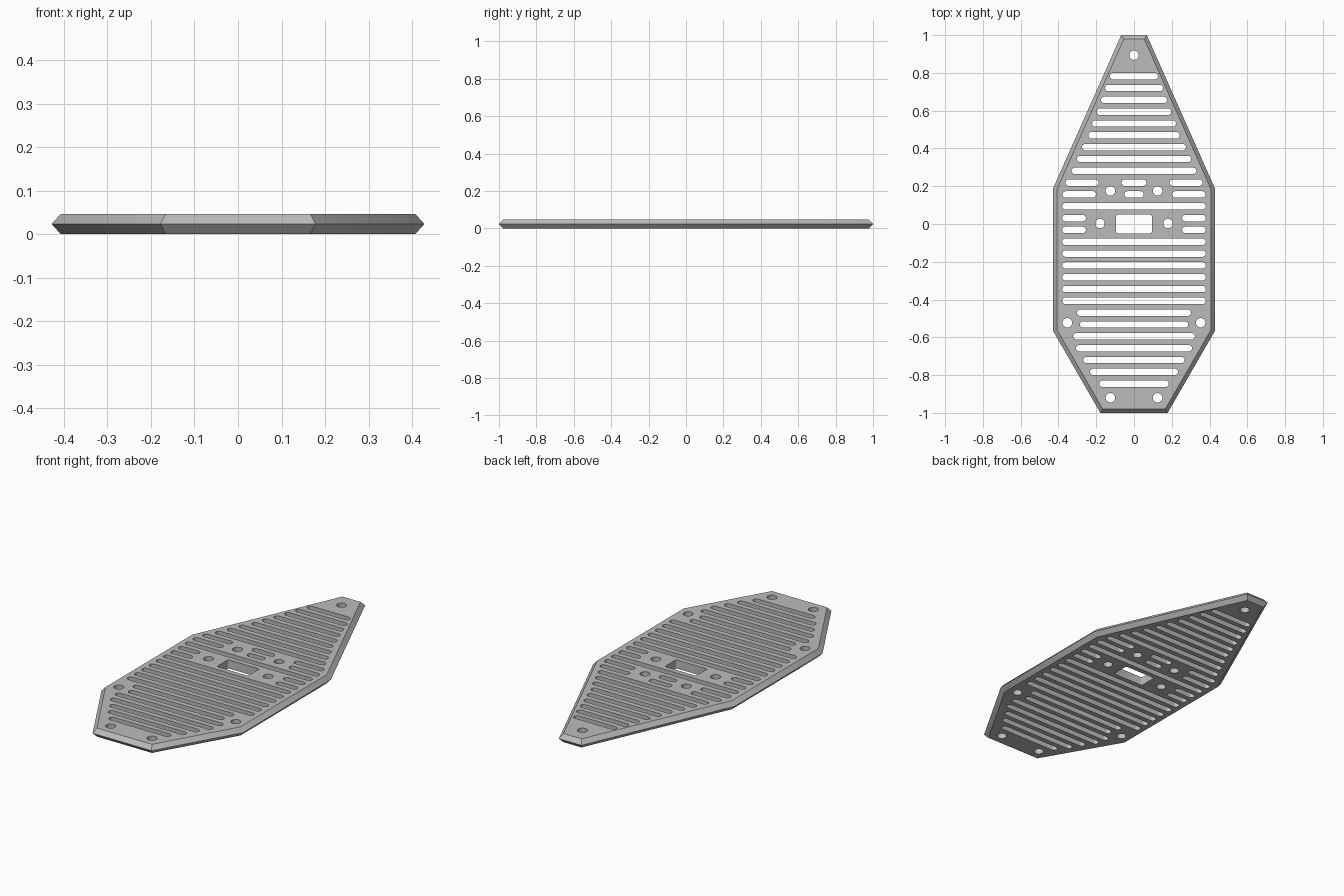
import bpy, bmesh
from math import pi, cos, sin
from mathutils import Vector

cube = bpy.data.objects.get("Cube")
if cube:
    bpy.data.objects.remove(cube)

THICK, CHAMFER = 0.047, 0.021
SLOT_R, HOLE_R, PITCH, FIRST_Y = 0.017, 0.025, 0.0626, 0.7825


def material(name, value):
    mat = bpy.data.materials.new(name)
    mat.use_nodes = True
    color = (value, value, value, 1)
    mat.diffuse_color = color
    mat.node_tree.nodes["Principled BSDF"].inputs["Base Color"].default_value = color
    return mat


def make_object(name, bm):
    bmesh.ops.recalc_face_normals(bm, faces=bm.faces)
    mesh = bpy.data.meshes.new(name)
    bm.to_mesh(mesh)
    bm.free()
    obj = bpy.data.objects.new(name, mesh)
    bpy.context.collection.objects.link(obj)
    return obj


def inset(points, dist):
    """Move every edge of a counter-clockwise outline inwards by dist."""
    result = []
    for i, p in enumerate(points):
        a = (p - points[i - 1]).normalized()
        b = (points[(i + 1) % len(points)] - p).normalized()
        na, nb = Vector((-a.y, a.x)), Vector((-b.y, b.x))
        result.append(p + (na + nb) * dist / (1 + na.dot(nb)))
    return result


def loft(bm, rings):
    """Skin a stack of (outline, height) rings and cap both ends."""
    loops = [[bm.verts.new((p[0], p[1], z)) for p in pts] for pts, z in rings]
    for low, high in zip(loops, loops[1:]):
        for i in range(len(low)):
            bm.faces.new((low[i - 1], low[i], high[i], high[i - 1]))
    bm.faces.new(loops[0][::-1])
    bm.faces.new(loops[-1])


def cut(bm, x, y, hx, hy, r, steps=8):
    """Rounded prism through the plate: slot, round hole or window."""
    pts = []
    for k, (sx, sy) in enumerate(((1, 1), (-1, 1), (-1, -1), (1, -1))):
        for s in range(steps + 1):
            a = (k + s / steps) * pi / 2
            p = Vector((x + sx * (hx - r) + r * cos(a), y + sy * (hy - r) + r * sin(a)))
            if not pts or min((p - pts[-1]).length, (p - pts[0]).length) > 1e-5:
                pts.append(p)
    loft(bm, [(pts, -0.1), (pts, 0.15)])


# Plate with a chamfered rim that meets at mid height
right = [Vector(p) for p in ((0.178, -1), (0.428, -0.567), (0.428, 0.19), (0.068, 1))]
outline = right + [Vector((-p.x, p.y)) for p in reversed(right)]
inner = inset(outline, CHAMFER)
bm = bmesh.new()
loft(bm, [(inner, 0), (outline, THICK / 2), (inner, THICK)])
plate = make_object("vented_plate", bm)
plate.data.materials.append(material("plain grey", 0.5))

# Each row lists slot spans; a span from 0 is one centred slot, others are mirrored
full = [(0, 0.38)]
rows = [[(0, w)] for w in (0.127, 0.153, 0.175, 0.197, 0.222, 0.242, 0.275, 0.302, 0.33)]
rows += [[(0, 0.066), (0.188, 0.363)], [(0, 0.051), (0.202, 0.378)], full]
rows += [[(0.255, 0.38)]] * 2 + [full] * 6
rows += [[(0, w)] for w in (0.302, 0.286, 0.322, 0.307, 0.268, 0.233, 0.184)]

bm = bmesh.new()
for i, spans in enumerate(rows):
    y = FIRST_Y - i * PITCH
    for start, end in spans:
        if start == 0:
            cut(bm, 0, y, end, SLOT_R, SLOT_R)
        else:
            for side in (-1, 1):
                cut(bm, side * (start + end) / 2, y, (end - start) / 2, SLOT_R, SLOT_R)

# Round mounting holes
cut(bm, 0, 0.894, HOLE_R, HOLE_R, HOLE_R)
for x, y in ((0.125, 0.175), (0.18, 0.003), (0.353, -0.523), (0.125, -0.92)):
    for side in (-1, 1):
        cut(bm, side * x, y, HOLE_R, HOLE_R, HOLE_R)

# Central window
cut(bm, 0, 0, 0.094, 0.049, 0.008, 3)
cutter = make_object("hole_cutter", bm)
cutter.hide_render = True

# Cut every opening at once, then drop the cutter
mod = plate.modifiers.new("openings", "BOOLEAN")
mod.operation, mod.solver, mod.object = "DIFFERENCE", "EXACT", cutter
bpy.context.view_layer.objects.active = plate
plate.select_set(True)
bpy.ops.object.modifier_apply(modifier=mod.name)
bpy.data.objects.remove(cutter)
bpy.ops.object.shade_smooth_by_angle(angle=pi / 6)
